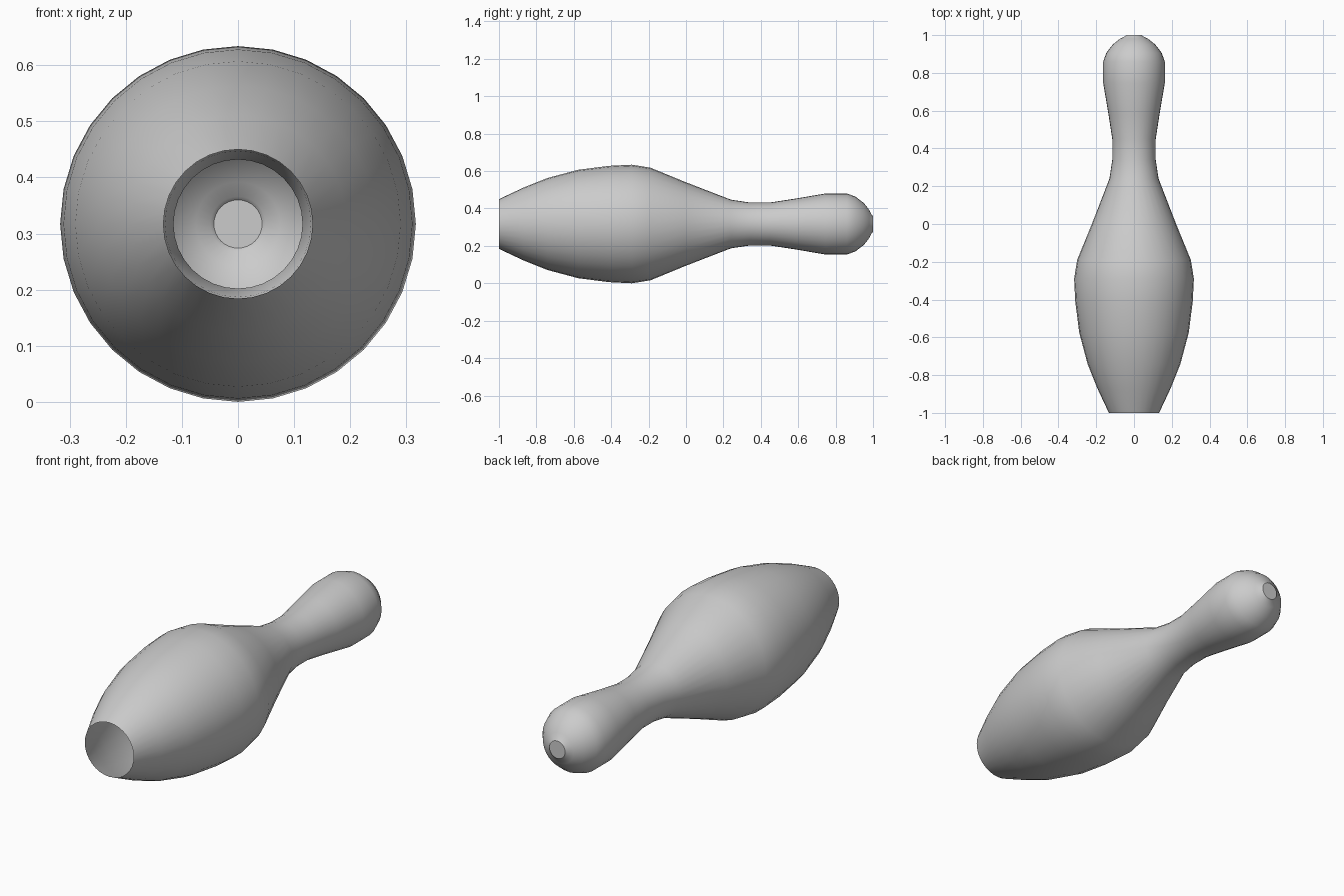
import bpy, bmesh
from math import sin, cos, pi, radians

if "Cube" in bpy.data.objects:
    bpy.data.objects.remove(bpy.data.objects["Cube"])

SIDES = 32
R_MAX = 0.317   # widest radius, also the height of the axis above the ground

# Profile of the pin: (position along y, radius), open base to capped head
profile = [
    (-1.0, 0.133), (-0.87, 0.194), (-0.74, 0.246), (-0.575, 0.290),
    (-0.41, 0.311), (-0.29, 0.317), (-0.19, 0.301), (0.0, 0.223),
    (0.24, 0.130), (0.34, 0.115), (0.45, 0.115), (0.58, 0.135),
    (0.745, 0.163), (0.86, 0.163), (0.905, 0.147), (0.95, 0.113),
    (0.98, 0.075), (0.993, 0.049), (1.0, 0.043),
]

bm = bmesh.new()

# Lathed shell lying along the y axis
rings = []
for y, r in profile:
    rings.append([bm.verts.new((r * cos(2 * pi * i / SIDES), y,
                                R_MAX + r * sin(2 * pi * i / SIDES)))
                  for i in range(SIDES)])
for a, b in zip(rings, rings[1:]):
    for i in range(SIDES):
        j = (i + 1) % SIDES
        bm.faces.new((a[i], b[i], b[j], a[j]))

# Small flat cap on the head; the base stays open
bm.faces.new(rings[-1][::-1])
bm.normal_update()

mesh = bpy.data.meshes.new("pin_body")
bm.to_mesh(mesh)
bm.free()
pin = bpy.data.objects.new("pin_body", mesh)
bpy.context.collection.objects.link(pin)

# Smooth sides with a crisp cap edge
bpy.context.view_layer.objects.active = pin
pin.select_set(True)
bpy.ops.object.shade_smooth_by_angle(angle=radians(40))
